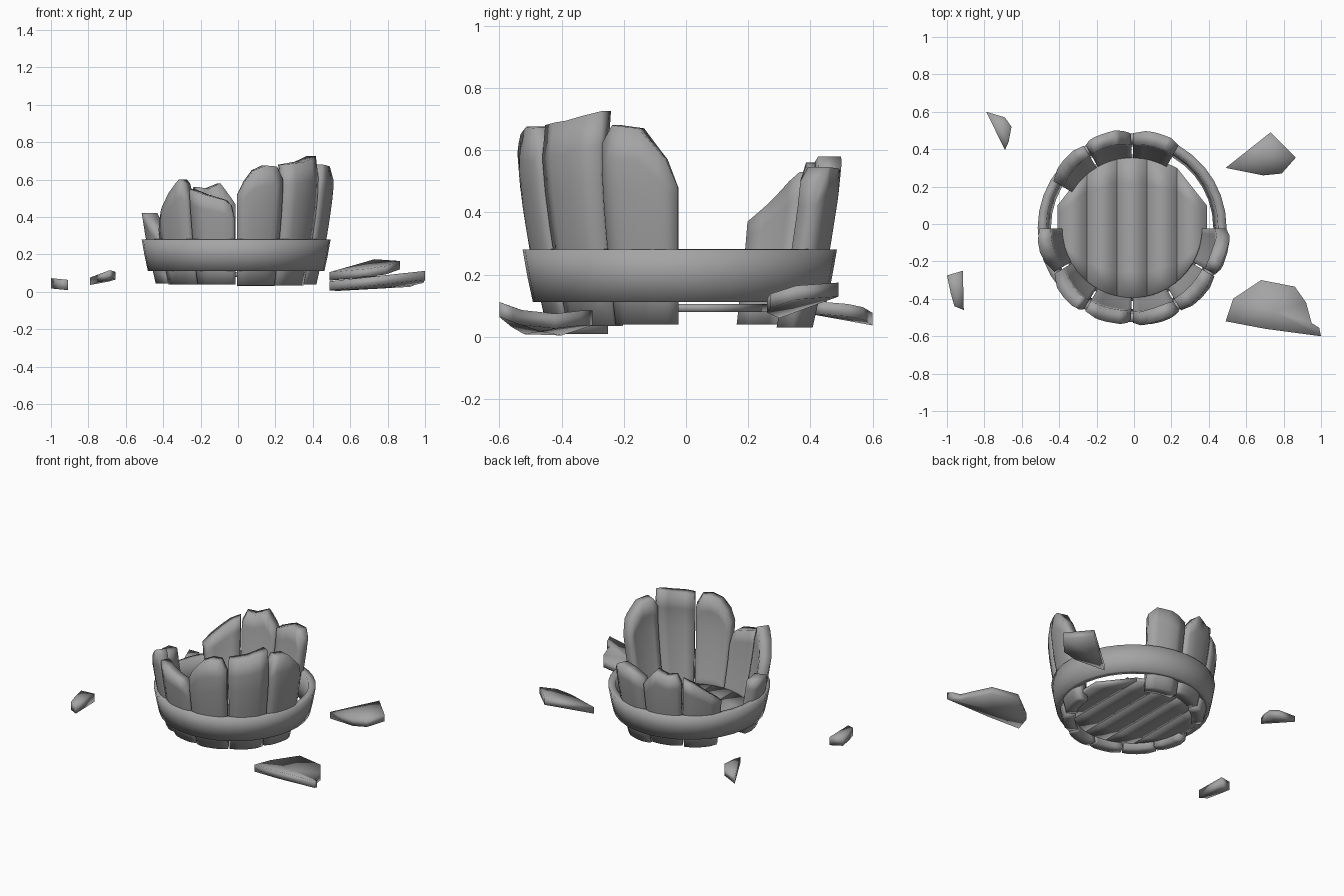
import bpy, bmesh, math

if "Cube" in bpy.data.objects:
    bpy.data.objects.remove(bpy.data.objects["Cube"])

CX, CY = -0.01, -0.02          # barrel axis

wood = bpy.data.materials.new("dark_grey")
wood.diffuse_color = (.37, .37, .37, 1)
wood.use_nodes = True
wood.node_tree.nodes["Principled BSDF"].inputs["Base Color"].default_value = wood.diffuse_color


def finish(name, bm, angle=180):
    bmesh.ops.recalc_face_normals(bm, faces=bm.faces)
    me = bpy.data.meshes.new(name)
    bm.to_mesh(me)
    bm.free()
    me.materials.append(wood)
    ob = bpy.data.objects.new(name, me)
    bpy.context.collection.objects.link(ob)
    bpy.ops.object.select_all(action='DESELECT')
    ob.select_set(True)
    bpy.context.view_layer.objects.active = ob
    bpy.ops.object.shade_smooth_by_angle(angle=math.radians(angle))
    return ob


def interp(pts, x):
    for (x0, y0), (x1, y1) in zip(pts, pts[1:]):
        if x <= x1:
            return y0 + (y1 - y0) * (x - x0) / (x1 - x0)
    return pts[-1][1]


# outer radius of the bulging staves by height
BULGE = [(0, .425), (.11, .45), (.28, .488), (.45, .515), (.58, .528), (.66, .52), (.75, .505)]
THICK = 0.075


def stave(start, z0, top):
    """One curved board over 30 degrees; top = broken edge as (0..1, height)."""
    us = sorted({0, .25, .5, .75, 1} | {p[0] for p in top})
    rows = 6
    bm = bmesh.new()
    grid = []
    for u in us:
        a = math.radians(start + 0.6 + 28.8 * u)
        h = interp(top, u)
        rnd = 0.014 * abs(2 * u - 1) ** 4
        col = []
        for i in range(rows + 1):
            z = z0 + (h - z0) * i / rows
            r = interp(BULGE, z)
            col.append([bm.verts.new((CX + q * math.cos(a), CY + q * math.sin(a), z))
                        for q in (r - rnd, r - THICK)])
        grid.append(col)
    n = len(us)
    for j in range(n - 1):
        for i in range(rows):
            for s in (0, 1):
                bm.faces.new((grid[j][i][s], grid[j + 1][i][s],
                              grid[j + 1][i + 1][s], grid[j][i + 1][s]))
        for i in (0, rows):
            bm.faces.new((grid[j][i][0], grid[j + 1][i][0], grid[j + 1][i][1], grid[j][i][1]))
    for j in (0, n - 1):
        for i in range(rows):
            bm.faces.new((grid[j][i][0], grid[j][i + 1][0], grid[j][i + 1][1], grid[j][i][1]))
    finish("stave", bm)


# staves still standing: start angle, bottom, broken top edge
STAVES = [
    (-30, .04, [(0, .62), (.15, .68), (.5, .67), (.85, .57), (1, .48)]),
    (-60, .035, [(0, .68), (.5, .695), (1, .725)]),
    (-90, .035, [(0, .52), (.15, .59), (.35, .65), (.6, .675), (.85, .67), (1, .6)]),
    (-120, .04, [(0, .55), (.35, .52), (.8, .49), (.92, .46), (1, .38)]),
    (-150, .04, [(0, .33), (.3, .45), (.55, .53), (.82, .6), (.92, .58), (1, .5)]),
    (-180, .045, [(0, .42), (.5, .42), (.75, .36), (1, .3)]),
    (120, .04, [(0, .53), (.25, .5), (.7, .42), (1, .37)]),
    (90, .05, [(0, .47), (.12, .51), (.35, .58), (.65, .55), (.88, .56), (1, .5)]),
    (60, .03, [(0, .5), (.2, .545), (.6, .54), (1, .5)]),
]
for s in STAVES:
    stave(*s)

# hoop: closed profile spun round the axis
profile = [(.472, .112), (.489, .19), (.505, .28), (.46, .282), (.447, .19), (.434, .112)]
bm = bmesh.new()
N = 36
rings = [[bm.verts.new((CX + r * math.cos(2 * math.pi * k / N),
                        CY + r * math.sin(2 * math.pi * k / N), z)) for r, z in profile]
         for k in range(N)]
for k in range(N):
    a, b = rings[k], rings[(k + 1) % N]
    for i in range(len(profile)):
        j = (i + 1) % len(profile)
        bm.faces.new((a[i], b[i], b[j], a[j]))
finish("hoop", bm)


def slab(name, outline, height, thick, poke=True):
    """Flat outline given thickness; height(x, y) bends it."""
    bm = bmesh.new()
    lo = [bm.verts.new((x, y, 0)) for x, y in outline]
    hi = [bm.verts.new((x, y, thick)) for x, y in outline]
    caps = [bm.faces.new(lo[::-1]), bm.faces.new(hi)]
    for i in range(len(lo)):
        j = (i + 1) % len(lo)
        bm.faces.new((lo[i], lo[j], hi[j], hi[i]))
    if poke:
        bmesh.ops.poke(bm, faces=caps)
    for v in bm.verts:
        v.co.z += height(v.co.x, v.co.y)
    finish(name, bm)


# bottom planks cut to a disc, each softly shaded from edge to edge
R = 0.4
for k in range(5):
    x0, x1 = -R + 0.16 * k, -R + 0.16 * (k + 1)
    bm = bmesh.new()
    rows = []
    for t in (-1, -.6, -.2, .2, .6, 1):
        row = []
        for x in (x0, x1):
            y = t * math.sqrt(max(R * R - x * x, .014))
            row.append([bm.verts.new((CX + x, CY + y, z)) for z in (.08, .105)])
        rows.append([row[0][0], row[1][0], row[1][1], row[0][1]])
    for a, b in zip(rows, rows[1:]):
        for i in range(4):
            j = (i + 1) % 4
            bm.faces.new((a[i], a[j], b[j], b[i]))
    bm.faces.new(rows[0])
    bm.faces.new(rows[-1])
    finish("bottom_plank", bm)

# broken pieces lying around
slab("front_right_shard",
     [(.49, -.52), (.7, -.56), (1, -.6), (.99, -.555), (.95, -.53), (.92, -.42),
      (.86, -.335), (.68, -.3), (.53, -.4)],
     lambda x, y: max(0, .06 * (x - .49) + 1.3 * (y + .44) ** 2), .048)
slab("back_right_shard",
     [(.49, .3), (.69, .26), (.79, .27), (.865, .355), (.73, .49)],
     lambda x, y: .06 + .13 * (x - .49) + .2 * (y - .3), .045)
slab("back_left_shard",
     [(-.79, .6), (-.69, .395), (-.67, .44), (-.655, .52), (-.69, .57)],
     lambda x, y: .035 + .15 * (x + .8) - .11 * (y - .6), .04)
slab("left_shard",
     [(-1, -.275), (-.98, -.37), (-.96, -.44), (-.91, -.46), (-.915, -.25)],
     lambda x, y: .018 - .1 * (x + 1), .055)
